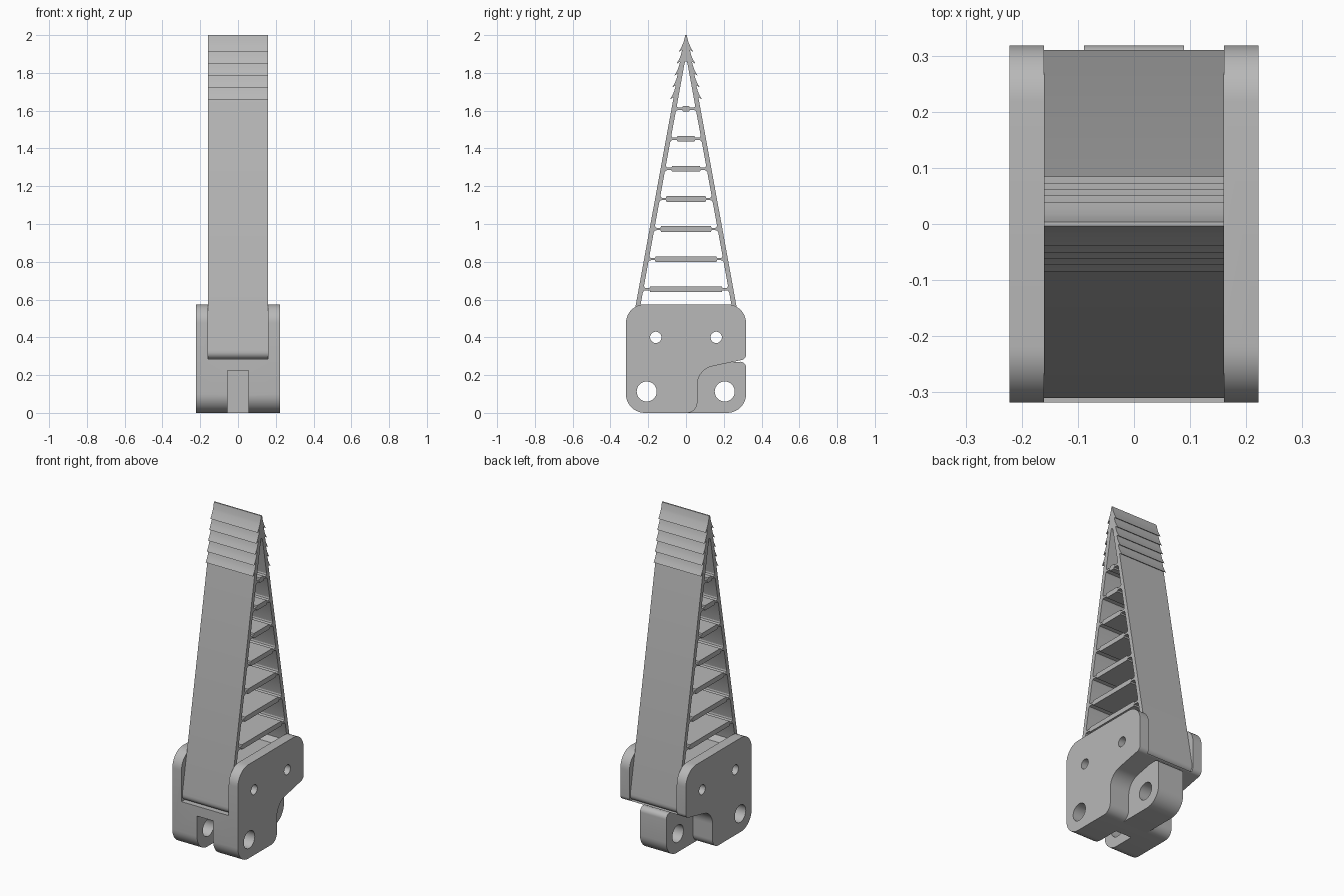
import bpy, bmesh, math
from mathutils import Vector

cube = bpy.data.objects.get("Cube")
if cube:
    bpy.data.objects.remove(cube, do_unlink=True)

grey = bpy.data.materials.new("light_grey")
grey.use_nodes = True
colour = (0.48, 0.48, 0.48, 1)
grey.diffuse_color = colour
grey.node_tree.nodes["Principled BSDF"].inputs["Base Color"].default_value = colour


def rounded(corners, steps=10):
    """Outline from (y, z, radius) corners, with an arc at each corner."""
    out = []
    for i, (y, z, r) in enumerate(corners):
        p = Vector((y, z))
        if r == 0:
            out.append(p)
            continue
        a = (Vector(corners[i - 1][:2]) - p).normalized()
        b = (Vector(corners[(i + 1) % len(corners)][:2]) - p).normalized()
        half = a.angle(b) / 2
        centre = p + (a + b).normalized() * r / math.sin(half)
        start = p + a * r / math.tan(half) - centre
        end = p + b * r / math.tan(half) - centre
        sweep = start.angle_signed(end)
        for k in range(steps + 1):
            t = -sweep * k / steps
            c, s = math.cos(t), math.sin(t)
            out.append(centre + Vector((c * start.x - s * start.y, s * start.x + c * start.y)))
    return out


def circle(y, z, r, n=32):
    return [(y + r * math.cos(math.tau * k / n), z + r * math.sin(math.tau * k / n)) for k in range(n)]


def plate(name, loops, half_width):
    """Extrude a side profile with holes along x."""
    curve = bpy.data.curves.new(name, 'CURVE')
    curve.dimensions = '2D'
    curve.fill_mode = 'BOTH'
    curve.extrude = half_width
    for loop in loops:
        spline = curve.splines.new('POLY')
        spline.points.add(len(loop) - 1)
        for point, (y, z) in zip(spline.points, loop):
            point.co = (y, z, 0, 1)
        spline.use_cyclic_u = True
    obj = bpy.data.objects.new(name, curve)
    bpy.context.collection.objects.link(obj)
    obj.rotation_euler = (math.pi / 2, 0, math.pi / 2)
    activate(obj)
    bpy.ops.object.convert(target='MESH')
    obj = bpy.context.object
    obj.name = name
    bpy.ops.object.transform_apply(location=False, rotation=True, scale=False)
    bm = bmesh.new()
    bm.from_mesh(obj.data)
    bmesh.ops.remove_doubles(bm, verts=bm.verts, dist=0.0002)
    bmesh.ops.recalc_face_normals(bm, faces=bm.faces)
    bm.to_mesh(obj.data)
    bm.free()
    obj.data.materials.clear()
    obj.data.materials.append(grey)
    return obj


def activate(obj):
    bpy.ops.object.select_all(action='DESELECT')
    obj.select_set(True)
    bpy.context.view_layer.objects.active = obj


def cut_box(obj, low, high):
    low, high = Vector(low), Vector(high)
    bpy.ops.mesh.primitive_cube_add(size=1, location=(low + high) / 2)
    cutter = bpy.context.object
    cutter.scale = high - low
    cutter.hide_render = True
    bpy.context.view_layer.update()
    mod = obj.modifiers.new("cut", 'BOOLEAN')
    mod.operation = 'DIFFERENCE'
    mod.solver = 'EXACT'
    mod.object = cutter
    activate(obj)
    bpy.ops.object.modifier_apply(modifier=mod.name)
    bpy.data.objects.remove(cutter, do_unlink=True)


def smooth(obj):
    activate(obj)
    bpy.ops.object.shade_smooth_by_angle(angle=math.radians(25))


pins = [circle(side * 0.16, 0.4, 0.03) for side in (-1, 1)]

# Base bracket: two cheeks joined by a block, with a finger pocket and front slot
bracket_outline = rounded([
    (-0.318, 0, 0.1), (-0.318, 0.575, 0.1), (0.318, 0.575, 0.1),
    (0.318, 0.285, 0.03), (0.06, 0.23, 0.1), (0.06, 0, 0.055)])
bracket = plate("base_bracket", [bracket_outline, circle(-0.208, 0.113, 0.053)] + pins, 0.222)
cut_box(bracket, (-0.16, -1, 0.285), (0.16, 1, 1))
cut_box(bracket, (-0.055, -0.5, -0.1), (0.055, -0.09, 0.225))
smooth(bracket)

# Hinge tongue at the lower back
tongue_outline = rounded([(0.005, 0, 0), (0.005, 0.26, 0), (0.318, 0.272, 0.03), (0.318, 0, 0.1)])
tongue = plate("hinge_tongue", [tongue_outline, circle(0.205, 0.113, 0.053)], 0.089)
smooth(tongue)


# Flexible finger: tapered walls, barbed tip and cross ribs
def outer(z):
    return 0.265 - 0.182 * (z - 0.575)


def inner(z):
    return outer(z) - 0.025


def mirrored(side):
    return side + [(-y, z) for y, z in reversed(side)]


side = [tuple(p) for p in rounded([(0, 0.285, 0), (0.31, 0.285, 0.035), (0.31, 0.33, 0), (0, 1.98, 0)])[1:-1]]
for k in range(5):
    z = 1.66 + 0.0625 * k
    side += [(outer(z + 0.012), z + 0.012), (outer(z) + 0.017, z),
             (outer(z + 0.02) + 0.009, z + 0.02), (outer(z + 0.042) + 0.003, z + 0.042)]
side += [(0.012, 1.965), (0.004, 2.0)]


def rib_edge(z, up):
    """Half of one rib face: thick middle, thin neck, flare at the wall."""
    return [(outer(z) - 0.06, z + up * 0.015), (outer(z) - 0.058, z + up * 0.006),
            (inner(z) - 0.012, z + up * 0.006), (inner(z + up * 0.009) - 0.004, z + up * 0.009),
            (inner(z + up * 0.018), z + up * 0.018)]


ribs = [0.655 + 0.1592 * k for k in range(7)]
lower_edges = [[(inner(0.5) - 0.03, 0.5), (inner(0.53), 0.53)]] + [rib_edge(z, 1) for z in ribs]
upper_edges = [rib_edge(z, -1)[::-1] for z in ribs] + [[(inner(1.845), 1.845), (0.004, 1.86)]]
openings = [mirrored(low + high) for low, high in zip(lower_edges, upper_edges)]
finger = plate("ribbed_finger", [mirrored(side)] + openings + pins, 0.16)
smooth(finger)
